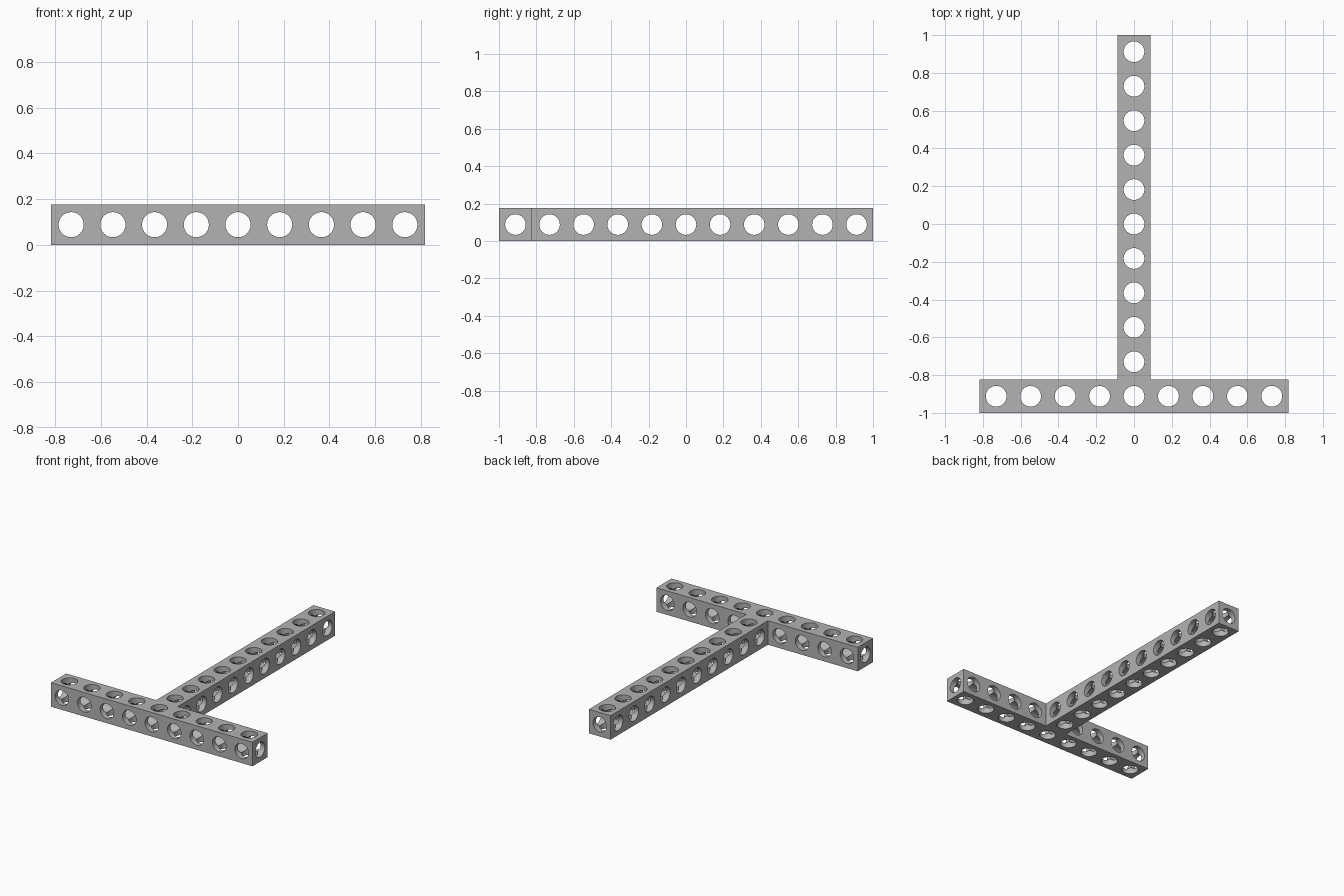
import bpy, bmesh, math
from mathutils import Matrix, Vector

if "Cube" in bpy.data.objects:
    bpy.data.objects.remove(bpy.data.objects["Cube"])

PITCH = 0.1824                # spacing between holes
W = 2 - 10 * PITCH            # square section of the beams
R = 0.055                     # hole radius
CROSS_Y = -1 + W / 2          # centre line of the crossbar
HALF = 4 * PITCH + W / 2      # half length of the crossbar
MID = W / 2

grey = bpy.data.materials.new("grey_metal")
grey.use_nodes = True
colour = (0.45, 0.45, 0.45, 1)
grey.diffuse_color = colour
grey.node_tree.nodes["Principled BSDF"].inputs["Base Color"].default_value = colour


def new_object(name, bm):
    bmesh.ops.recalc_face_normals(bm, faces=bm.faces)
    mesh = bpy.data.meshes.new(name)
    bm.to_mesh(mesh)
    bm.free()
    obj = bpy.data.objects.new(name, mesh)
    bpy.context.collection.objects.link(obj)
    mesh.materials.append(grey)
    return obj


def drill(name, axis, centres):
    """Parallel cylinders along one axis; each centre comes with its length."""
    bm = bmesh.new()
    turn = Vector((0, 0, 1)).rotation_difference(Vector(axis)).to_matrix().to_4x4()
    for centre, length in centres:
        bmesh.ops.create_cone(bm, cap_ends=True, segments=32, radius1=R, radius2=R,
                              depth=length, matrix=Matrix.Translation(centre) @ turn)
    obj = new_object(name, bm)
    obj.hide_render = True
    return obj


# T-shaped body: right half outline mirrored to the left, then extruded
half = [(HALF, -1), (HALF, -1 + W), (MID, -1 + W), (MID, 1)]
outline = half + [(-x, y) for x, y in reversed(half)]
bm = bmesh.new()
base = bm.faces.new([bm.verts.new((x, y, 0)) for x, y in outline])
up = bmesh.ops.extrude_face_region(bm, geom=[base])["geom"]
bmesh.ops.translate(bm, vec=(0, 0, W), verts=[v for v in up if isinstance(v, bmesh.types.BMVert)])
frame = new_object("perforated_t_beam", bm)

# Hole positions along the crossbar and the long beam
cross = [(i * PITCH, CROSS_Y, MID) for i in range(-4, 5)]
stem = [(0, CROSS_Y + i * PITCH, MID) for i in range(1, 11)]
short = W * 1.5
cutters = [
    drill("vertical_holes", (0, 0, 1), [(c, short) for c in cross + stem]),
    drill("sideways_holes", (1, 0, 0),
          [(c, short) for c in stem] + [((0, CROSS_Y, MID), 2)]),
    drill("lengthwise_holes", (0, 1, 0),
          [(c, short) for c in cross if abs(c[0]) > R] + [((0, 0, MID), 2.2)]),
]

# Cut all three directions of holes
bpy.ops.object.select_all(action="DESELECT")
bpy.context.view_layer.objects.active = frame
frame.select_set(True)
for cutter in cutters:
    mod = frame.modifiers.new(cutter.name, "BOOLEAN")
    mod.operation = "DIFFERENCE"
    mod.solver = "EXACT"
    mod.object = cutter
    bpy.ops.object.modifier_apply(modifier=mod.name)
for cutter in cutters:
    bpy.data.objects.remove(cutter)

# Smooth bores, crisp rims and edges
bpy.ops.object.shade_smooth_by_angle(angle=math.radians(30))
